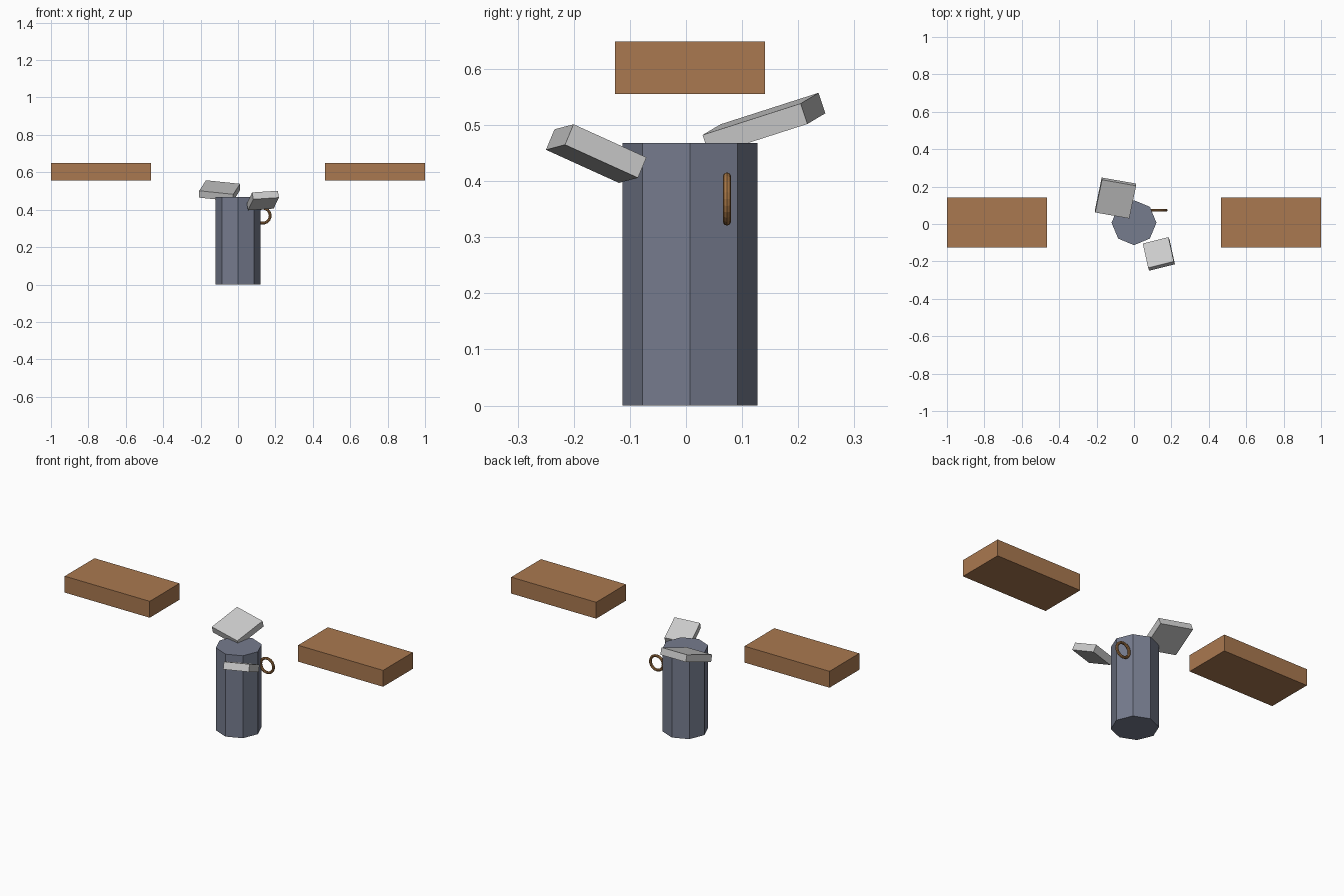
import bpy
from mathutils import Matrix, Vector
from math import pi

if "Cube" in bpy.data.objects:
    bpy.data.objects.remove(bpy.data.objects["Cube"])


def material(name, color):
    m = bpy.data.materials.new(name)
    m.diffuse_color = (*color, 1)
    m.use_nodes = True
    m.node_tree.nodes["Principled BSDF"].inputs["Base Color"].default_value = m.diffuse_color
    return m


slate = material("slate", (0.18, 0.20, 0.27))
wood = material("wood", (0.40, 0.19, 0.08))
bronze = material("bronze", (0.38, 0.18, 0.06))


def finish(name, mat=None):
    ob = bpy.context.object
    ob.name = name
    if mat:
        ob.data.materials.append(mat)
    return ob


def box(name, center, size, x_dir=(1, 0, 0), y_dir=(0, 1, 0), mat=None):
    """Box whose local x and y follow the given directions."""
    bpy.ops.mesh.primitive_cube_add(size=1)
    ob = finish(name, mat)
    x = Vector(x_dir).normalized()
    z = x.cross(Vector(y_dir)).normalized()
    rot = Matrix((x, z.cross(x), z)).transposed().to_4x4()
    ob.data.transform(Matrix.Translation(center) @ rot @ Matrix.Diagonal((*size, 1)))
    return ob


# Octagonal post
bpy.ops.mesh.primitive_cylinder_add(vertices=8, radius=0.12, depth=0.468,
                                    location=(0, 0.007, 0.234))
finish("post", slate)

# Ring on the side of the post
bpy.ops.mesh.primitive_torus_add(major_segments=24, minor_segments=8,
                                 major_radius=0.04, minor_radius=0.0075,
                                 location=(0.132, 0.073, 0.368), rotation=(pi / 2, 0, 0))
finish("ring", bronze)

# Floating planks on both sides
for side, name in ((-1, "left_plank"), (1, "right_plank")):
    box(name, (side * 0.733, 0.007, 0.602), (0.534, 0.267, 0.093), mat=wood)

# Tilted stone slabs at the top of the post
box("back_slab", (-0.099, 0.139, 0.5015), (0.186, 0.187, 0.0385),
    (0.182, -0.032, -0.019), (0.037, 0.1745, 0.056))
box("front_slab", (0.133, -0.160, 0.449), (0.1415, 0.1455, 0.04),
    (0.137, 0.034, 0.009), (-0.0284, 0.130, -0.059))
